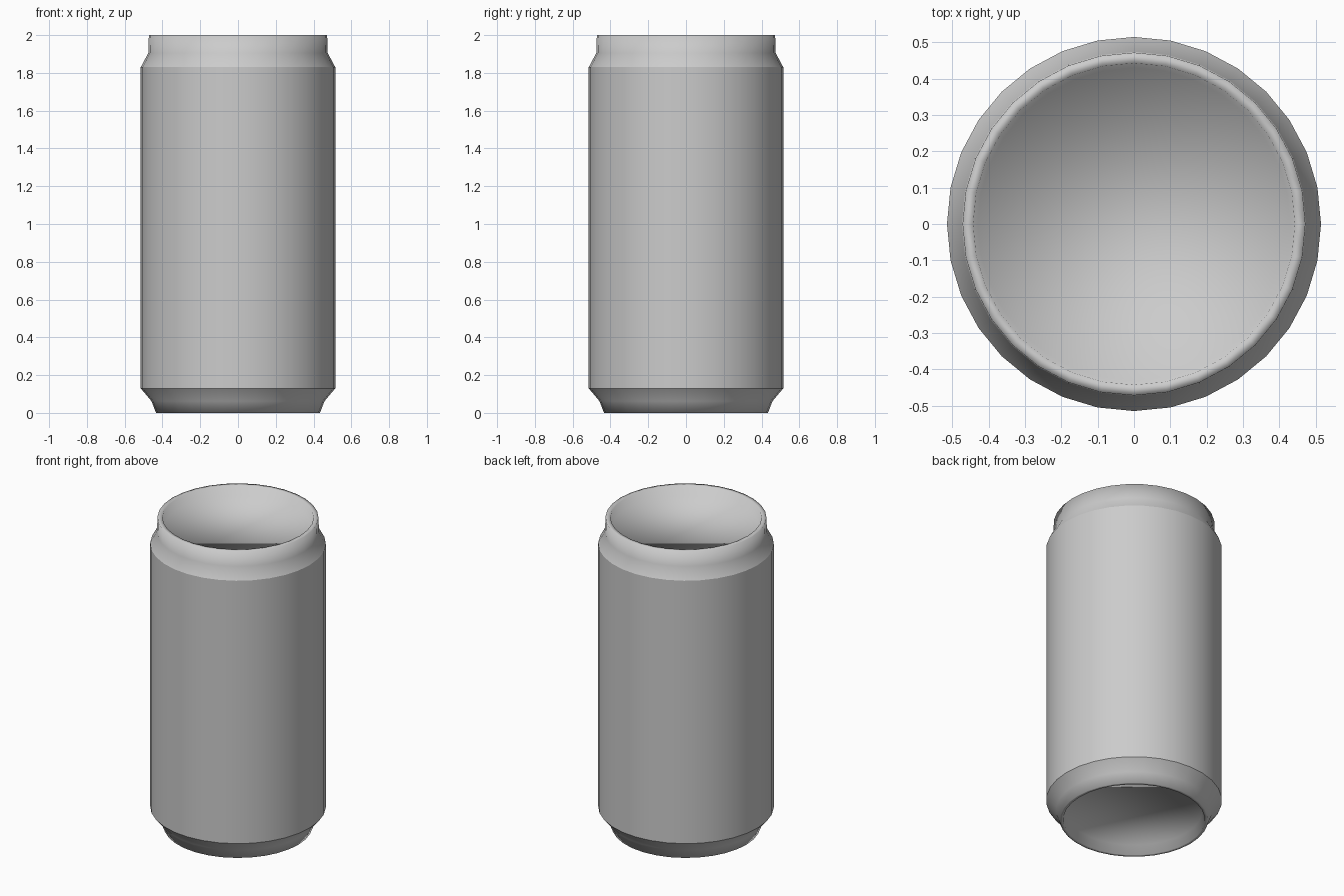
import bpy, bmesh
from math import sin, cos, pi

if "Cube" in bpy.data.objects:
    bpy.data.objects.remove(bpy.data.objects["Cube"])

SIDES = 32


def lathe(name, profile, cap=None):
    """Revolve (radius, z) points around z; cap the last ring if asked."""
    bm = bmesh.new()
    rings = [[bm.verts.new((r * cos(2 * pi * i / SIDES), r * sin(2 * pi * i / SIDES), z))
              for i in range(SIDES)] for r, z in profile]
    for a, b in zip(rings, rings[1:]):
        for i in range(SIDES):
            j = (i + 1) % SIDES
            bm.faces.new((a[i], a[j], b[j], b[i]))
    if cap == "up":
        bm.faces.new(rings[-1])
    elif cap == "down":
        bm.faces.new(rings[-1][::-1])
        for f in list(bm.faces)[:-1]:
            f.normal_flip()
    for f in bm.faces:
        f.smooth = True
    mesh = bpy.data.meshes.new(name)
    bm.to_mesh(mesh)
    bm.free()
    obj = bpy.data.objects.new(name, mesh)
    bpy.context.collection.objects.link(obj)
    return obj


# Straight outer wall
lathe("can_body", [(0.515, 0.13), (0.515, 1.83)])

# Tapered neck, rim and recessed lid, all softly shaded
lathe("can_top", [(0.515, 1.83), (0.475, 1.905), (0.472, 2.0),
                  (0.443, 2.0), (0.43, 1.94)], cap="up")

# Tapered foot and recessed underside
lathe("can_bottom", [(0.515, 0.13), (0.458, 0.062), (0.434, 0.0),
                     (0.415, 0.0), (0.40, 0.06)], cap="down")
